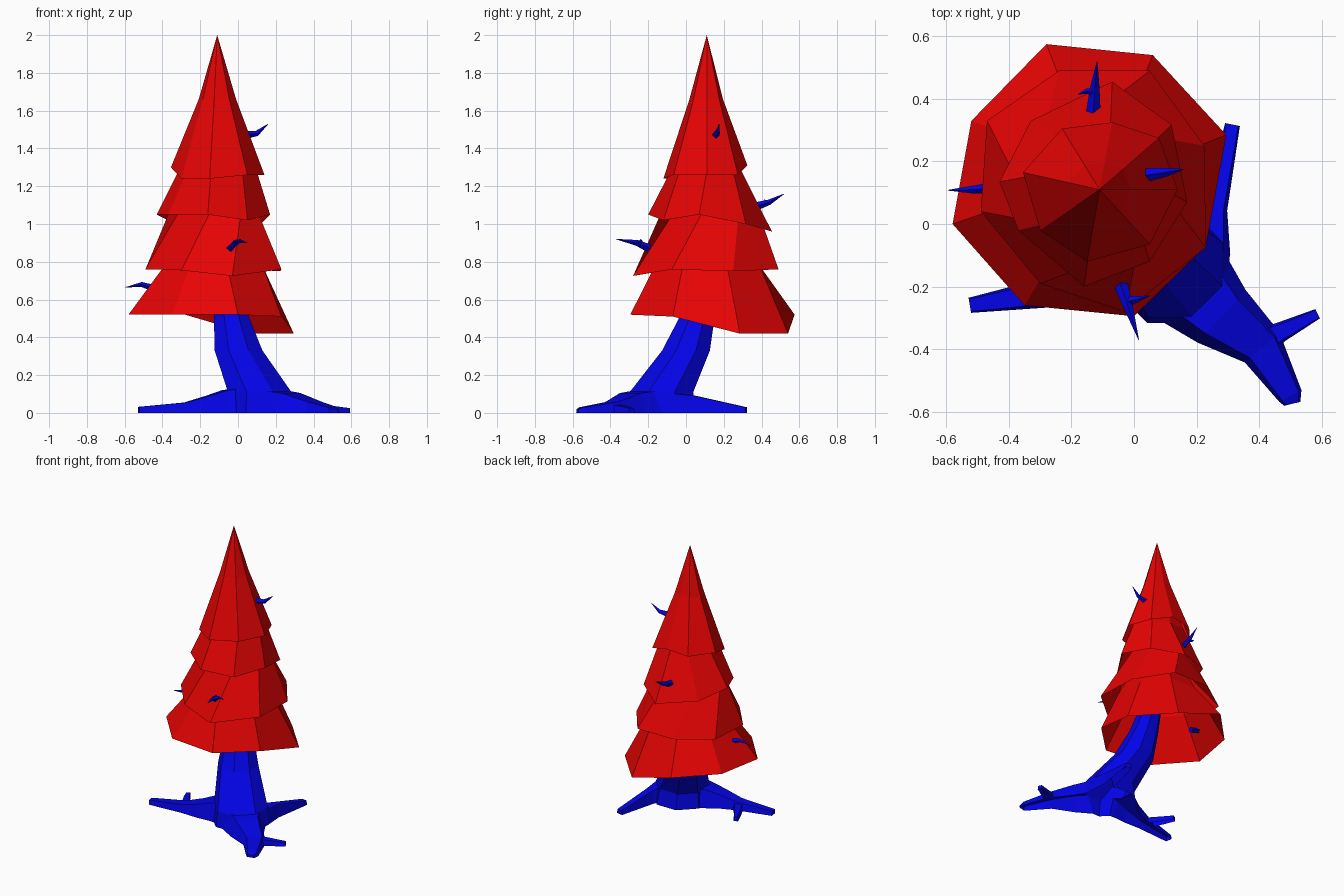
import bpy
import bmesh
from mathutils import Vector
from math import cos, sin, tau

default_cube = bpy.data.objects.get("Cube")
if default_cube:
    bpy.data.objects.remove(default_cube)


def make_material(name, colour):
    material = bpy.data.materials.new(name)
    material.use_nodes = True
    material.diffuse_color = colour
    material.node_tree.nodes["Principled BSDF"].inputs["Base Color"].default_value = colour
    return material


RED = make_material("foliage red", (0.8, 0.001, 0.001, 1))
BLUE = make_material("bark blue", (0.001, 0.001, 0.8, 1))


def loft(name, rings, material, capped=True):
    """Skin a row of closed rings that share one point count."""
    bm = bmesh.new()
    loops = [[bm.verts.new(point) for point in ring] for ring in rings]
    count = len(loops[0])
    for lower, upper in zip(loops, loops[1:]):
        for i in range(count):
            j = (i + 1) % count
            bm.faces.new((lower[i], lower[j], upper[j], upper[i]))
    if capped:
        bm.faces.new(loops[0])
        bm.faces.new(loops[-1])
    bmesh.ops.remove_doubles(bm, verts=bm.verts, dist=0.0005)
    bmesh.ops.recalc_face_normals(bm, faces=bm.faces)
    mesh = bpy.data.meshes.new(name)
    bm.to_mesh(mesh)
    bm.free()
    mesh.materials.append(material)
    obj = bpy.data.objects.new(name, mesh)
    bpy.context.collection.objects.link(obj)
    return obj


def circle(x, y, z, radius, sides=8, turn=tau / 16):
    return [(x + radius * cos(tau * i / sides + turn),
             y + radius * sin(tau * i / sides + turn), z) for i in range(sides)]


def shrink(ring, factor, z):
    """Copy a ring scaled about its own middle and laid flat at height z."""
    middle = sum((Vector(p) for p in ring), Vector()) / len(ring)
    points = [middle + (Vector(p) - middle) * factor for p in ring]
    return [(p.x, p.y, z) for p in points]


def root(name, depth, path):
    """Low ridge along stations of (x, y, half width, height), sunk by depth."""
    spots = [Vector((x, y, 0)) for x, y, w, h in path]
    sink = Vector((0, 0, -depth))
    rings = []
    for i, (x, y, w, h) in enumerate(path):
        ahead = spots[min(i + 1, len(spots) - 1)] - spots[max(i - 1, 0)]
        side = Vector((-ahead.y, ahead.x, 0)).normalized() * w
        up = Vector((0, 0, h))
        rings.append([spots[i] - side + sink, spots[i] - side * 0.6 + up,
                      spots[i] + side * 0.6 + up, spots[i] + side + sink])
    return loft(name, rings, BLUE)


def merge_into(base, parts):
    """Union the parts into the base, then slice it open at ground level."""
    for part in parts:
        union = base.modifiers.new(part.name, 'BOOLEAN')
        union.operation = 'UNION'
        union.solver = 'EXACT'
        union.object = part
    evaluated = base.evaluated_get(bpy.context.evaluated_depsgraph_get())
    merged = bpy.data.meshes.new_from_object(evaluated)
    base.modifiers.clear()
    base.data = merged
    for part in parts:
        bpy.data.objects.remove(part)
    bm = bmesh.new()
    bm.from_mesh(merged)
    bmesh.ops.bisect_plane(bm, geom=bm.verts[:] + bm.edges[:] + bm.faces[:],
                           plane_co=(0, 0, 0), plane_no=(0, 0, 1), clear_inner=True)
    bm.to_mesh(merged)
    bm.free()


def twig(name, points, radius):
    """Four-sided twig that tapers to a point."""
    path = [Vector(p) for p in points]
    rings = []
    for i, spot in enumerate(path):
        ahead = (path[min(i + 1, len(path) - 1)] - path[max(i - 1, 0)]).normalized()
        side = ahead.cross(Vector((0, 0, 1))).normalized()
        up = side.cross(ahead)
        size = radius * (1 - i / (len(path) - 1)) ** 0.7 + 0.001
        rings.append([spot + side * size, spot + up * size,
                      spot - side * size, spot - up * size])
    return loft(name, rings, BLUE)


# Foliage: uneven octagonal skirts, each open below and tucked up into the next
skirt_one = [(-.28, .575, .52), (.06, .54, .42), (.295, .285, .42), (.23, -.07, .51),
             (0, -.295, .52), (-.35, -.26, .52), (-.58, 0, .52), (-.52, .33, .52)]
skirt_two = [(-.24, .49, .76), (.05, .49, .76), (.225, .25, .75), (.23, -.075, .76),
             (-.03, -.28, .725), (-.3, -.19, .755), (-.49, .04, .76), (-.47, .33, .76)]
skirt_three = [(-.33, .33, 1), (-.07, .455, .96), (.12, .317, 1), (.17, .07, 1.05),
               (.05, -.12, 1.02), (-.16, -.2, 1.05), (-.37, -.02, 1.05), (-.43, .135, 1.05)]
skirt_four = [(-.23, .305, 1.29), (-.07, .325, 1.31), (.08, .275, 1.26), (.14, .11, 1.26),
              (.05, -.065, 1.26), (-.15, -.12, 1.24), (-.3, -.02, 1.24), (-.355, .165, 1.3)]
shoulder = [(-.11 + (x + .11) * .4, .11 + (y - .11) * .4, 1.66) for x, y, z in skirt_four]
apex = [(-.11, .11, 2)] * len(shoulder)

loft("bottom_skirt", [skirt_one, shrink(skirt_two, 0.72, 0.78),
                      shrink(skirt_two, 0.5, 0.95)], RED, capped=False)
loft("lower_skirt", [skirt_two, shrink(skirt_three, 0.8, 1.05),
                     shrink(skirt_three, 0.55, 1.18)], RED, capped=False)
loft("upper_skirt", [skirt_three, shrink(skirt_four, 0.82, 1.29),
                     shrink(skirt_four, 0.55, 1.45)], RED, capped=False)
loft("top_skirt", [skirt_four, shoulder, apex], RED, capped=False)

# Leaning trunk, its top hidden inside the foliage
trunk_stations = [(.12, -.13, -.02, .205), (.115, -.13, .11, .182), (.003, 0, .33, .137),
                  (-.035, .06, .51, .1), (-.1, .1, .82, .06)]
trunk = loft("trunk_and_roots", [circle(*station) for station in trunk_stations], BLUE)

# Spreading roots, two of them forked, grown together with the trunk
roots = [
    root("front_left_root", .03, [(.12, -.13, .19, .13), (.28, -.295, .125, .105),
                                  (.41, -.395, .085, .057), (.5, -.55, .05, .03),
                                  (.506, -.575, .035, .02)]),
    root("front_left_root_fork", .04, [(.4, -.38, .06, .045), (.47, -.345, .04, .04),
                                       (.587, -.287, .022, .025)]),
    root("back_root", .05, [(.15, -.14, .17, .12), (.24, -.06, .09, .105),
                            (.26, .05, .045, .09), (.315, .318, .032, .03)]),
    root("right_root", .06, [(.08, -.14, .17, .14), (-.07, -.17, .11, .12),
                             (-.16, -.2, .085, .09), (-.28, -.22, .06, .055),
                             (-.525, -.26, .033, .032)]),
    root("right_root_fork", .07, [(-.27, -.22, .05, .045), (-.34, -.11, .03, .04),
                                  (-.38, -.03, .022, .03)]),
]
merge_into(trunk, roots)

# Small curved twigs poking out of the foliage
twig("upper_twig", [(.03, .155, 1.47), (.1, .165, 1.48), (.16, .175, 1.53)], 0.022)
twig("back_twig", [(-.13, .36, 1.09), (-.125, .44, 1.115), (-.118, .52, 1.16)], 0.022)
twig("back_twig_spur", [(-.125, .42, 1.11), (-.15, .425, 1.11), (-.178, .415, 1.13)], 0.013)
twig("right_twig", [(-.4, .12, .645), (-.51, .11, .68), (-.595, .108, .665)], 0.02)
twig("front_twig", [(-.05, -.17, .86), (-.02, -.26, .9), (.015, -.37, .92)], 0.024)
twig("front_twig_spur", [(-.025, -.25, .89), (.01, -.24, .91), (.05, -.23, .9)], 0.015)
